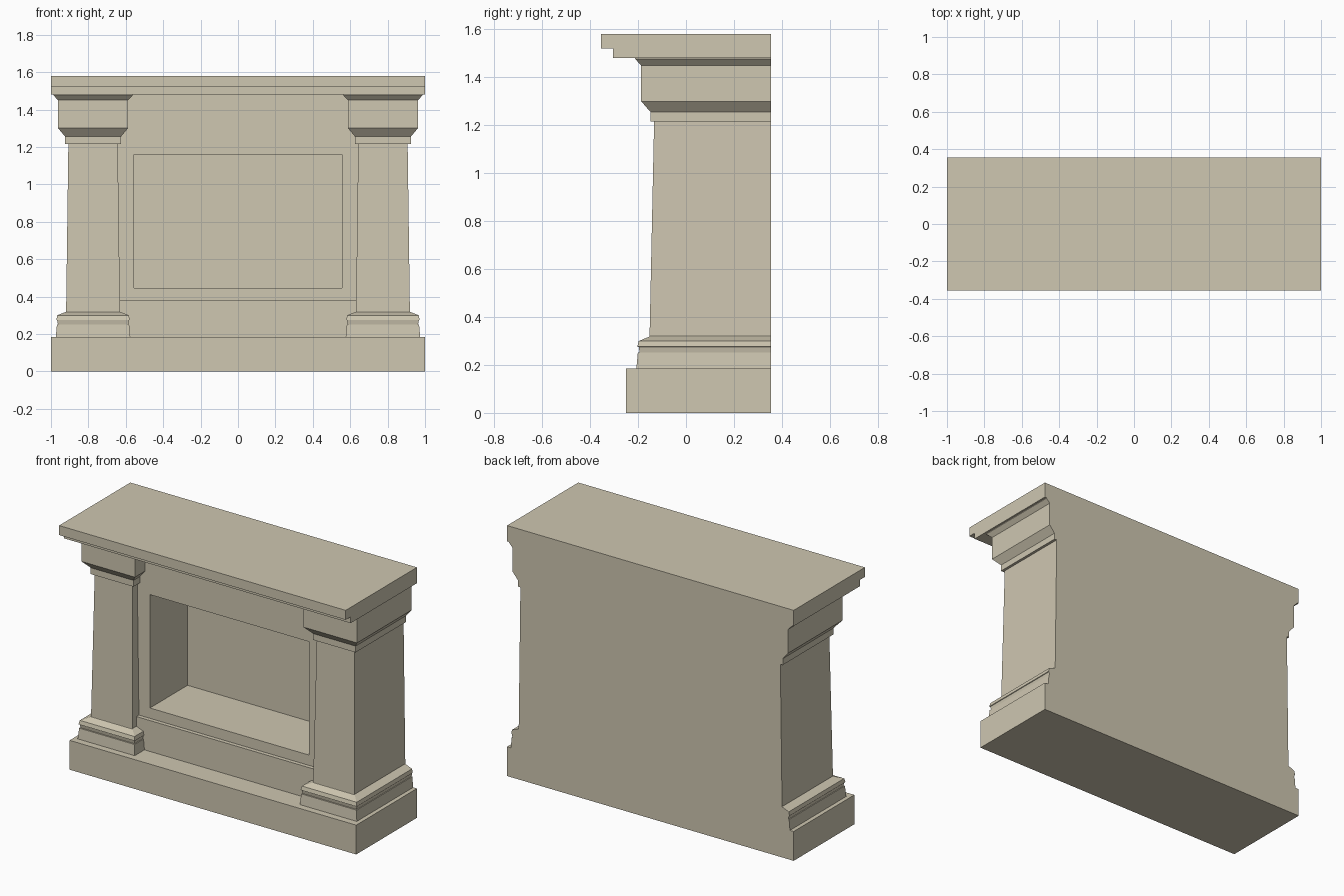
import bpy, bmesh

if "Cube" in bpy.data.objects:
    bpy.data.objects.remove(bpy.data.objects["Cube"])

stone = bpy.data.materials.new("stone")
stone.diffuse_color = (0.62, 0.57, 0.44, 1)
stone.use_nodes = True
stone.node_tree.nodes["Principled BSDF"].inputs["Base Color"].default_value = stone.diffuse_color
BACK = 0.355


def loft(name, rings):
    """Skin a series of equal-length point rings and cap both ends."""
    bm = bmesh.new()
    loops = [[bm.verts.new(p) for p in ring] for ring in rings]
    n = len(loops[0])
    for a, b in zip(loops, loops[1:]):
        for i in range(n):
            j = (i + 1) % n
            bm.faces.new((a[i], a[j], b[j], b[i]))
    bm.faces.new(loops[0][::-1])
    bm.faces.new(loops[-1])
    bmesh.ops.recalc_face_normals(bm, faces=bm.faces)
    mesh = bpy.data.meshes.new(name)
    bm.to_mesh(mesh)
    bm.free()
    mesh.materials.append(stone)
    obj = bpy.data.objects.new(name, mesh)
    bpy.context.collection.objects.link(obj)
    return obj


def flat_ring(x0, x1, y0, y1, z):
    return [(x0, y0, z), (x1, y0, z), (x1, y1, z), (x0, y1, z)]


def upright_ring(hx, z0, z1, y):
    return [(-hx, y, z0), (hx, y, z0), (hx, y, z1), (-hx, y, z1)]


def box(name, hx, y0, z0, z1):
    return loft(name, [flat_ring(-hx, hx, y0, BACK, z) for z in (z0, z1)])


# Hearth base and the low ledge under the opening
box("base", 1.0, -0.25, 0, 0.185)
box("ledge", 0.70, -0.11, 0.185, 0.38)

# Wall with the recessed firebox
loft("firebox_wall", [
    upright_ring(0.70, 0.38, 1.48, BACK),
    upright_ring(0.70, 0.38, 1.48, -0.085),
    upright_ring(0.555, 0.445, 1.16, -0.085),
    upright_ring(0.555, 0.445, 1.16, 0.29),
])

# Mantel shelf: stepped profile run along x
step = [(-0.355, 1.58), (-0.355, 1.52), (-0.305, 1.52), (-0.305, 1.48),
        (BACK, 1.48), (BACK, 1.58)]
loft("mantel_shelf", [[(x, y, z) for y, z in step] for x in (-1, 1)])

# Pilasters: half width, front depth, height from foot to capital
profile = [
    (0.199, 0.207, 0.185), (0.193, 0.201, 0.252), (0.188, 0.193, 0.252),
    (0.192, 0.197, 0.274), (0.196, 0.203, 0.276), (0.191, 0.197, 0.300),
    (0.146, 0.153, 0.318), (0.144, 0.152, 0.320), (0.132, 0.133, 1.215),
    (0.149, 0.148, 1.215), (0.149, 0.148, 1.255), (0.187, 0.187, 1.300),
    (0.187, 0.187, 1.450), (0.212, 0.212, 1.476), (0.212, 0.212, 1.480),
]
for side, cx in (("left", -0.775), ("right", 0.775)):
    loft(side + "_pilaster",
         [flat_ring(cx - h, cx + h, -d, BACK, z) for h, d, z in profile])
